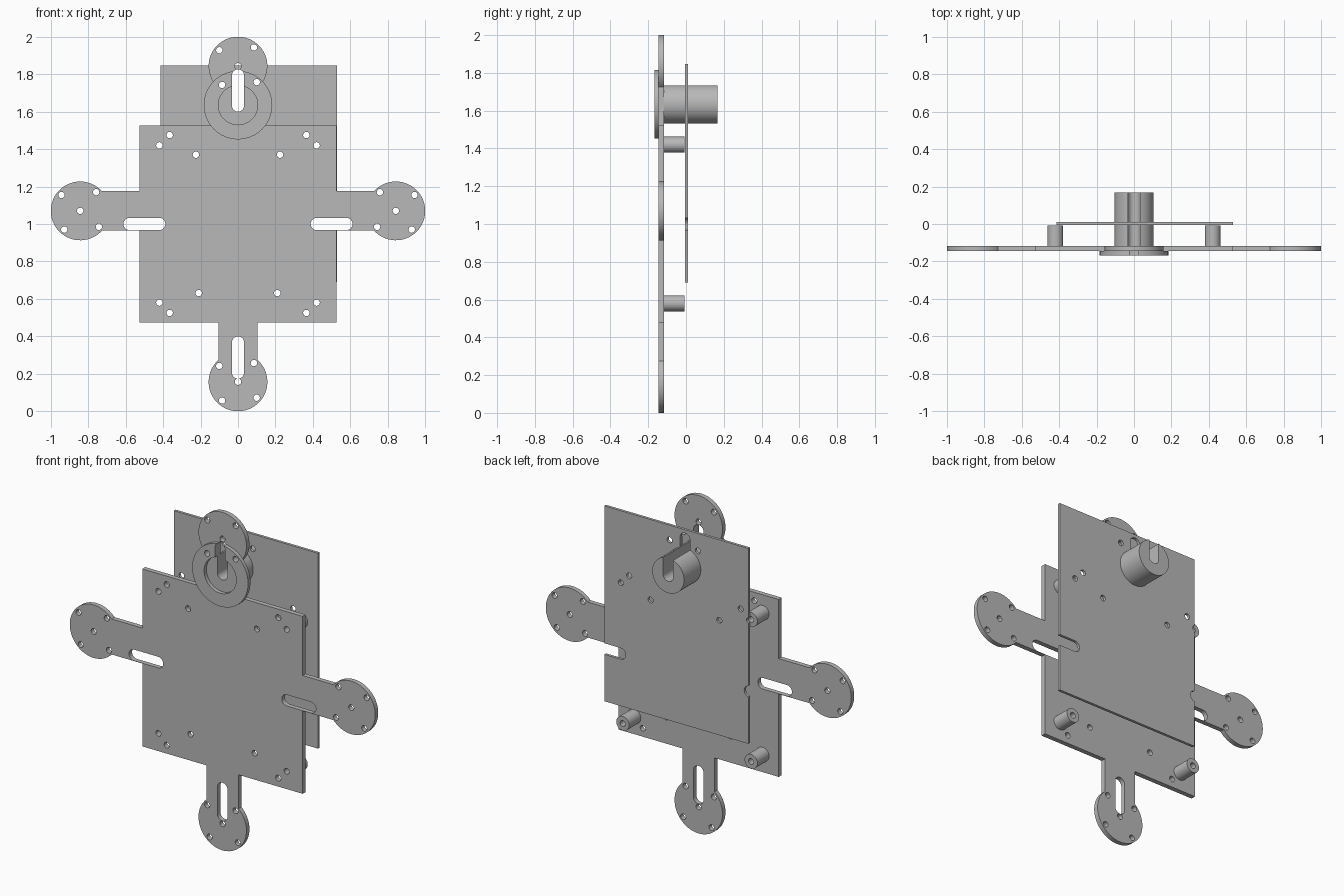
import bpy, bmesh, math
from math import cos, sin, pi

if "Cube" in bpy.data.objects:
    bpy.data.objects.remove(bpy.data.objects["Cube"], do_unlink=True)

grey = bpy.data.materials.new("plain_grey")
grey.use_nodes = True
grey.diffuse_color = (0.48, 0.48, 0.48, 1)
grey.node_tree.nodes["Principled BSDF"].inputs["Base Color"].default_value = grey.diffuse_color

MID = 1.0                               # height of the plate centre
FRONT, BACK = -0.145, -0.117            # front plate faces
HALF, ARM, DISC_R, REACH = 0.525, 0.105, 0.157, 0.843
HUB_Z = 1.635


def prisms(name, shapes):
    """One object from (outline, y0, y1) shapes; outlines are in x and z."""
    bm = bmesh.new()
    for outline, y0, y1 in shapes:
        face = bm.faces.new([bm.verts.new((x, y0, z)) for x, z in outline])
        ext = bmesh.ops.extrude_face_region(bm, geom=[face])["geom"]
        verts = [g for g in ext if isinstance(g, bmesh.types.BMVert)]
        bmesh.ops.translate(bm, verts=verts, vec=(0, y1 - y0, 0))
    bmesh.ops.recalc_face_normals(bm, faces=bm.faces)
    mesh = bpy.data.meshes.new(name)
    bm.to_mesh(mesh)
    bm.free()
    mesh.materials.append(grey)
    obj = bpy.data.objects.new(name, mesh)
    bpy.context.collection.objects.link(obj)
    return obj


def circle(x, z, r, n=64):
    return [(x + r * cos(2 * pi * i / n), z + r * sin(2 * pi * i / n)) for i in range(n)]


def rect(x0, x1, z0, z1):
    return [(x0, z0), (x1, z0), (x1, z1), (x0, z1)]


def slot(x, z, half, r, upright):
    """Rounded slot centred on x, z."""
    pts = []
    for i in range(26):
        end = 1 if i < 13 else -1
        a = pi * (i if i < 13 else i - 1) / 12 - pi / 2
        u, v = end * (half - r) + r * cos(a), r * sin(a)
        pts.append((x - v, z + u) if upright else (x + u, z + v))
    return pts


def cut(obj, cutters):
    for c in cutters:
        m = obj.modifiers.new("cut", "BOOLEAN")
        m.operation, m.solver, m.object = "DIFFERENCE", "EXACT", c
    deps = bpy.context.evaluated_depsgraph_get()
    mesh = bpy.data.meshes.new_from_object(obj.evaluated_get(deps))
    obj.modifiers.clear()
    obj.data = mesh


# Cross-shaped front plate: square body with four arms ending in discs
outline = []
for k, offset in enumerate((0.07, 0, -0.07, 0)):
    sweep = pi - math.asin(ARM / DISC_R)
    local = [(HALF, offset - ARM)]
    for i in range(49):
        a = -sweep + 2 * sweep * i / 48
        local.append((REACH + DISC_R * cos(a), offset + DISC_R * sin(a)))
    local += [(HALF, offset + ARM), (HALF, HALF)]
    c, s = cos(k * pi / 2), sin(k * pi / 2)
    outline += [(u * c - v * s, MID + u * s + v * c) for u, v in local]
front_plate = prisms("front_plate", [(outline, FRONT, BACK)])

# Rear plate, flange, hub and standoffs
back_plate = prisms("back_plate", [(rect(-0.415, 0.528, 0.69, 1.846), -0.006, 0.01)])
flange = prisms("hub_flange", [(circle(0, HUB_Z, 0.183), -0.167, FRONT)])
hub = prisms("hub_cylinder", [(circle(0, HUB_Z, 0.104), BACK, 0.167)])
parts = [front_plate, back_plate, flange, hub]
standoffs = []
for side, sx in (("left", 1), ("right", -1)):
    for level, sz in (("upper", 1), ("lower", -1)):
        standoffs.append(prisms(f"{level}_{side}_standoff",
                                [(circle(sx * 0.42, MID + sz * 0.42, 0.042, 40), BACK, -0.008)]))
parts += standoffs

# Screw hole positions
HOLE_R = 0.017
deep, shallow = [], []
for sx in (-1, 1):
    for x, dz in ((0.42, 0.42), (0.365, 0.475), (0.225, 0.37),
                  (0.42, -0.42), (0.365, -0.475), (0.21, -0.369)):
        deep.append((sx * x, MID + dz))
for x, z in ((-REACH, 1.07), (REACH, 1.07), (0, MID + REACH), (0, MID - REACH)):
    flip = -1 if x > 0 else 1
    shallow.append((x, z))
    for dx, dz in ((0.1, -0.085), (0.085, 0.1)):
        deep += [(x + flip * dx, z + dz), (x - flip * dx, z - dz)]

# Cutters
holes = prisms("hole_cutter", [(circle(x, z, HOLE_R, 24), -0.3, 0.3) for x, z in deep])
centres = prisms("centre_hole_cutter",
                 [(circle(x, z, HOLE_R, 24), -0.3, -0.06) for x, z in shallow])
slots = prisms("slot_cutter", [
    (slot(sx * 0.5, MID, 0.112, 0.033, False), -0.3, 0.3) for sx in (-1, 1)] + [
    (slot(0, MID + sz * 0.713, 0.113, 0.033, True), -0.3, 0.3) for sz in (-1, 1)])
bore = prisms("bore_cutter", [(circle(0, HUB_Z, 0.105), -0.3, -0.13)])
cutters = [holes, centres, slots, bore]
for c in cutters:
    c.hide_render = True

cut(front_plate, [holes, slots, centres])
cut(back_plate, [holes, slots])
cut(flange, [bore, slots, holes])
cut(hub, [slots])
for s in standoffs:
    cut(s, [holes])
for c in cutters:
    bpy.data.objects.remove(c, do_unlink=True)

# Smooth the round walls, keep the edges sharp
bpy.ops.object.select_all(action="DESELECT")
for p in parts:
    p.select_set(True)
bpy.context.view_layer.objects.active = front_plate
bpy.ops.object.shade_smooth_by_angle(angle=math.radians(30))
